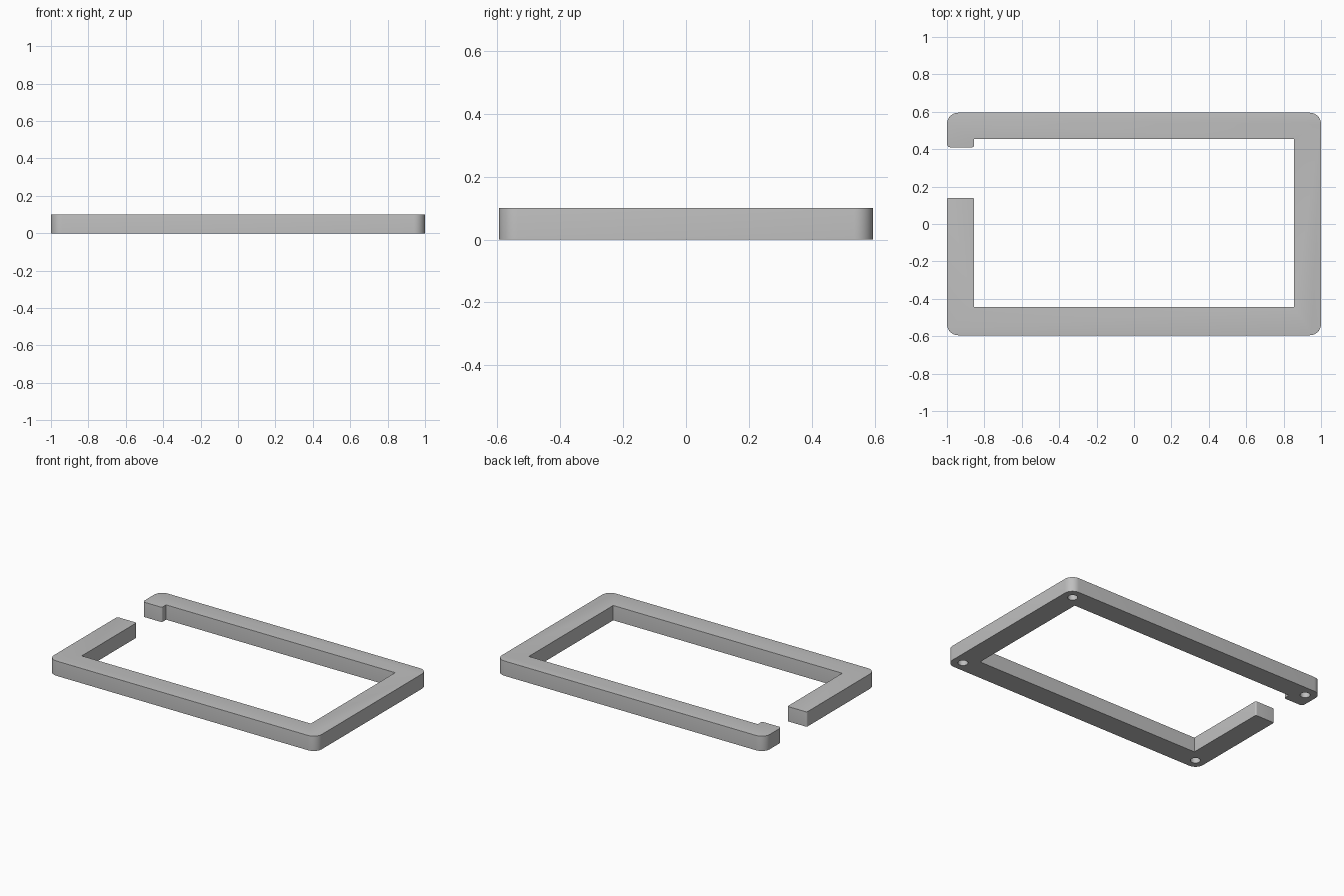
import bpy, bmesh, math
from mathutils import Vector

if "Cube" in bpy.data.objects:
    bpy.data.objects.remove(bpy.data.objects["Cube"])

HEIGHT = 0.10
ROUND = 0.03      # fillet on the outer top edges
INNER = 0.012     # finer fillet on the inner top edges

grey = bpy.data.materials.new("mid grey")
grey.diffuse_color = (0.52, 0.52, 0.52, 1)
grey.use_nodes = True
grey.node_tree.nodes["Principled BSDF"].inputs["Base Color"].default_value = grey.diffuse_color

# Outline of the open frame: x, y, corner radius, fillet of the edge that follows
outline = [
    (-1.0, -0.595, 0.06, ROUND), (1.0, -0.595, 0.06, ROUND),
    (1.0, 0.595, 0.06, ROUND), (-1.0, 0.595, 0.06, ROUND),
    (-1.0, 0.41, 0.02, ROUND), (-0.855, 0.41, 0.01, INNER),
    (-0.855, 0.455, 0, INNER), (0.855, 0.455, 0, INNER),
    (0.855, -0.445, 0, INNER), (-0.855, -0.445, 0, INNER),
    (-0.855, 0.14, 0.01, 0.02), (-1.0, 0.14, 0.01, ROUND),
]


def rounded_points(corners, steps=8):
    """Replace each right-angle corner by an arc; keep the fillet size per edge."""
    points = []
    for i, (x, y, r, fillet) in enumerate(corners):
        c = Vector((x, y))
        before, after = corners[i - 1], corners[(i + 1) % len(corners)]
        if r == 0:
            points.append((c, fillet))
            continue
        a = (Vector(before[:2]) - c).normalized() * r
        b = (Vector(after[:2]) - c).normalized() * r
        arc_fillet = max(fillet, before[3]) if r > 0.015 else min(fillet, before[3])
        for k in range(steps + 1):
            t = k / steps * math.pi / 2
            p = c + a + b - b * math.cos(t) - a * math.sin(t)
            points.append((p, fillet if k == steps else arc_fillet))
    return points


# Frame body: extruded outline with weighted top edges
points = rounded_points(outline)
bm = bmesh.new()
weight = bm.edges.layers.float.new("bevel_weight_edge")
low = [bm.verts.new((p.x, p.y, 0)) for p, f in points]
high = [bm.verts.new((p.x, p.y, HEIGHT)) for p, f in points]
n = len(points)
bm.faces.new(low[::-1])
bm.faces.new(high)
for i in range(n):
    j = (i + 1) % n
    bm.faces.new((low[i], low[j], high[j], high[i]))
    bm.edges.get((high[i], high[j]))[weight] = points[i][1] / ROUND
mesh = bpy.data.meshes.new("frame")
bm.normal_update()
bm.to_mesh(mesh)
bm.free()
mesh.materials.append(grey)
frame = bpy.data.objects.new("frame", mesh)
bpy.context.collection.objects.link(frame)
bevel = frame.modifiers.new("top fillet", 'BEVEL')
bevel.limit_method = 'WEIGHT'
bevel.width = ROUND
bevel.segments = 5

# Blind round holes in the underside at the four corners
bm = bmesh.new()
for x in (-0.928, 0.928):
    for y in (-0.522, 0.522):
        made = bmesh.ops.create_cone(bm, cap_ends=True, segments=32,
                                     radius1=0.031, radius2=0.031, depth=0.12)
        bmesh.ops.translate(bm, verts=made["verts"], vec=(x, y, 0))
mesh = bpy.data.meshes.new("hole_cutter")
bm.to_mesh(mesh)
bm.free()
mesh.materials.append(grey)
cutter = bpy.data.objects.new("hole_cutter", mesh)
bpy.context.collection.objects.link(cutter)
cutter.hide_render = True
holes = frame.modifiers.new("holes", 'BOOLEAN')
holes.operation = 'DIFFERENCE'
holes.solver = 'EXACT'
holes.object = cutter

# Apply and shade
bpy.context.view_layer.objects.active = frame
frame.select_set(True)
for name in ("top fillet", "holes"):
    bpy.ops.object.modifier_apply(modifier=name)
bpy.data.objects.remove(cutter)
bpy.ops.object.shade_smooth_by_angle(angle=math.radians(30))
